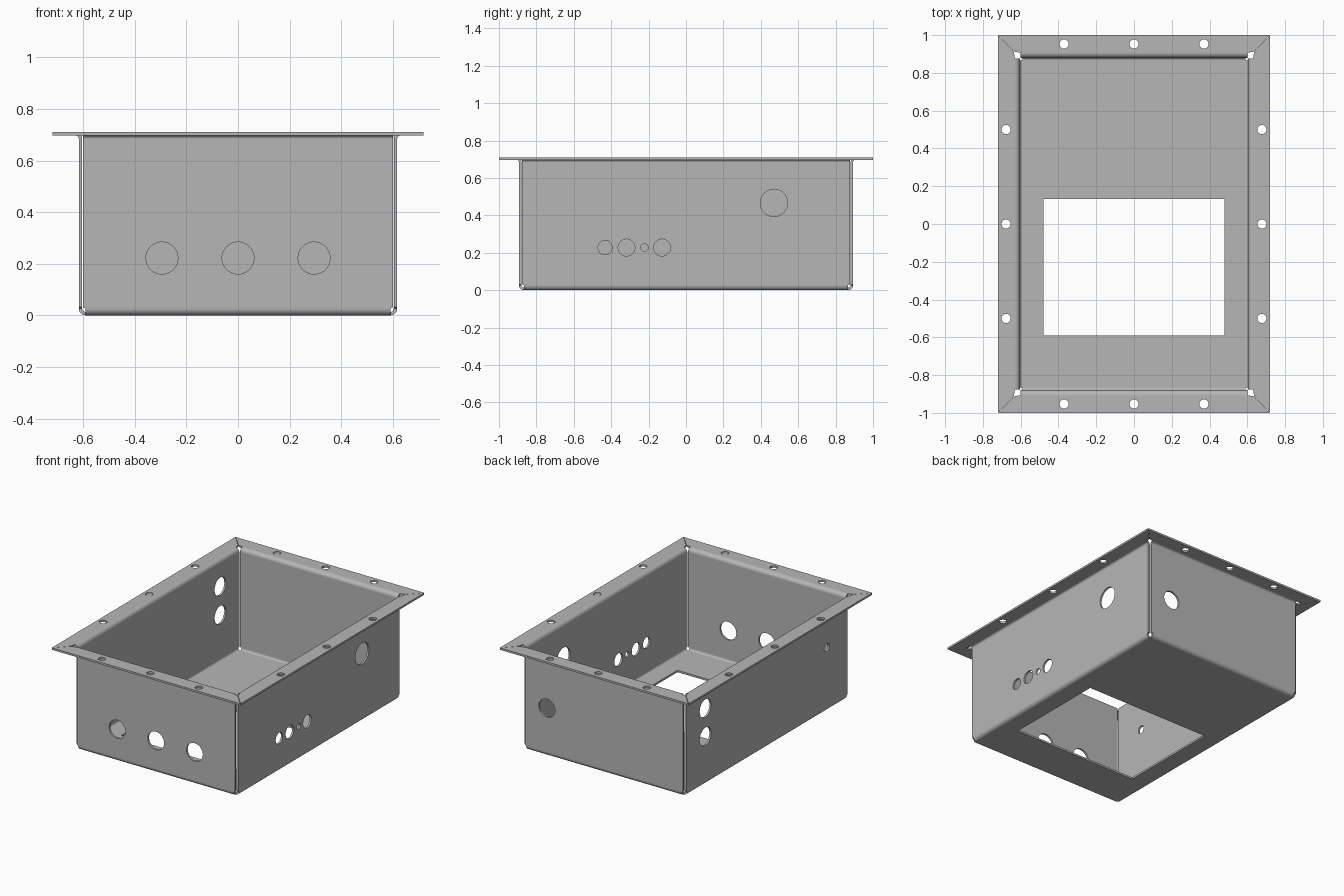
import bpy, bmesh, math
from mathutils import Matrix, Vector

if "Cube" in bpy.data.objects:
    bpy.data.objects.remove(bpy.data.objects["Cube"])

# Main dimensions
IN_X, IN_Y = 0.604, 0.88        # inner half sizes of the box
OUT_X, OUT_Y = 0.72, 1.0        # half sizes of the flange
HEIGHT, T, R = 0.71, 0.013, 0.02
HALF_T, GAP, STEPS = T / 2, 0.003, 6
INSET = R - HALF_T              # floor edge, measured in from the walls

steel = bpy.data.materials.new("grey_steel")
steel.use_nodes = True
grey = (0.47, 0.47, 0.47, 1)
steel.diffuse_color = grey
steel.node_tree.nodes["Principled BSDF"].inputs["Base Color"].default_value = grey


def side_profile(other, reach, other_out):
    """Mid-sheet rows of one side: (outward offset, height, half width)."""
    rows = []
    for i in range(STEPS + 1):                       # bend from floor to wall
        a = math.pi / 2 * i / STEPS
        rows.append((R * math.sin(a) - INSET, HALF_T + R - R * math.cos(a), other - INSET))
    rows.append((HALF_T, HALF_T + R + 0.005, other - GAP))
    top = HEIGHT - HALF_T
    for i in range(STEPS + 1):                       # bend from wall to flange
        a = math.pi / 2 * i / STEPS
        rows.append((HALF_T + R - R * math.cos(a), top - R + R * math.sin(a), other - GAP))
    rows.append((0.033, top, other + 0.033 - GAP / 2))   # mitred flange
    rows.append((reach, top, other_out - GAP / 2))
    return rows


def add_side(bm, normal, inner, rows):
    along = Vector((-normal.y, normal.x, 0))
    previous = None
    for offset, z, half in rows:
        base = normal * (inner + offset) + Vector((0, 0, z))
        row = [bm.verts.new(base + along * half * s) for s in (-1, 1)]
        if previous:
            bm.faces.new((previous[0], previous[1], row[1], row[0]))
        previous = row


# Folded sheet: floor plus four sides with mitred flanges
bm = bmesh.new()
fx, fy = IN_X - INSET, IN_Y - INSET
bm.faces.new([bm.verts.new((sx * fx, sy * fy, HALF_T))
              for sx, sy in ((-1, -1), (1, -1), (1, 1), (-1, 1))])
for s in (-1, 1):
    add_side(bm, Vector((s, 0, 0)), IN_X, side_profile(IN_Y, OUT_X - IN_X, OUT_Y))
    add_side(bm, Vector((0, s, 0)), IN_Y, side_profile(IN_X, OUT_Y - IN_Y, OUT_X))
bmesh.ops.remove_doubles(bm, verts=bm.verts, dist=0.0001)
bmesh.ops.recalc_face_normals(bm, faces=bm.faces)
mesh = bpy.data.meshes.new("enclosure_box")
bm.to_mesh(mesh)
bm.free()
box = bpy.data.objects.new("enclosure_box", mesh)
bpy.context.collection.objects.link(box)
mesh.materials.append(steel)

# Cutters for every hole
cut = bmesh.new()


def hole(x, y, z, r, axis):
    turn = {"X": Matrix.Rotation(math.pi / 2, 4, "Y"),
            "Y": Matrix.Rotation(math.pi / 2, 4, "X"),
            "Z": Matrix.Identity(4)}[axis]
    bmesh.ops.create_cone(cut, cap_ends=True, segments=40, radius1=r, radius2=r,
                          depth=0.1, matrix=Matrix.Translation((x, y, z)) @ turn)


# front wall
for x in (-0.295, 0, 0.295):
    hole(x, -IN_Y, 0.222, 0.062, "Y")
# back wall
hole(0.435, IN_Y, 0.33, 0.062, "Y")
# wall on the +x side
for y, r in ((-0.433, 0.038), (-0.318, 0.045), (-0.222, 0.02), (-0.128, 0.045)):
    hole(IN_X, y, 0.228, r, "X")
hole(IN_X, 0.47, 0.467, 0.073, "X")
# wall on the -x side
for y, z, r in ((0.67, 0.33, 0.062), (0.67, 0.525, 0.062), (-0.65, 0.44, 0.027)):
    hole(-IN_X, y, z, r, "X")
# flange fixing holes
for s in (-1, 1):
    for x in (-0.37, 0, 0.37):
        hole(x, s * 0.953, HEIGHT, 0.024, "Z")
    for y in (-0.5, 0, 0.5):
        hole(s * 0.677, y, HEIGHT, 0.024, "Z")
# floor opening
bmesh.ops.create_cube(cut, size=1, matrix=Matrix.Translation((0, -0.228, 0))
                      @ Matrix.Diagonal((0.956, 0.722, 0.1, 1)))
cut_mesh = bpy.data.meshes.new("hole_cutters")
cut.to_mesh(cut_mesh)
cut.free()
cutters = bpy.data.objects.new("hole_cutters", cut_mesh)
cutters.hide_render = True
bpy.context.collection.objects.link(cutters)
cut_mesh.materials.append(steel)

# Thicken the sheet, cut the holes, tidy the shading
bpy.ops.object.select_all(action="DESELECT")
bpy.context.view_layer.objects.active = box
box.select_set(True)
thick = box.modifiers.new("sheet_thickness", "SOLIDIFY")
thick.thickness, thick.offset, thick.use_even_offset = T, 0, True
holes = box.modifiers.new("holes", "BOOLEAN")
holes.operation, holes.solver, holes.object = "DIFFERENCE", "EXACT", cutters
for name in ("sheet_thickness", "holes"):
    bpy.ops.object.modifier_apply(modifier=name)
bpy.data.objects.remove(cutters)
bpy.ops.object.shade_smooth_by_angle(angle=math.radians(30))
weighted = box.modifiers.new("flat_walls", "WEIGHTED_NORMAL")
weighted.keep_sharp = True
